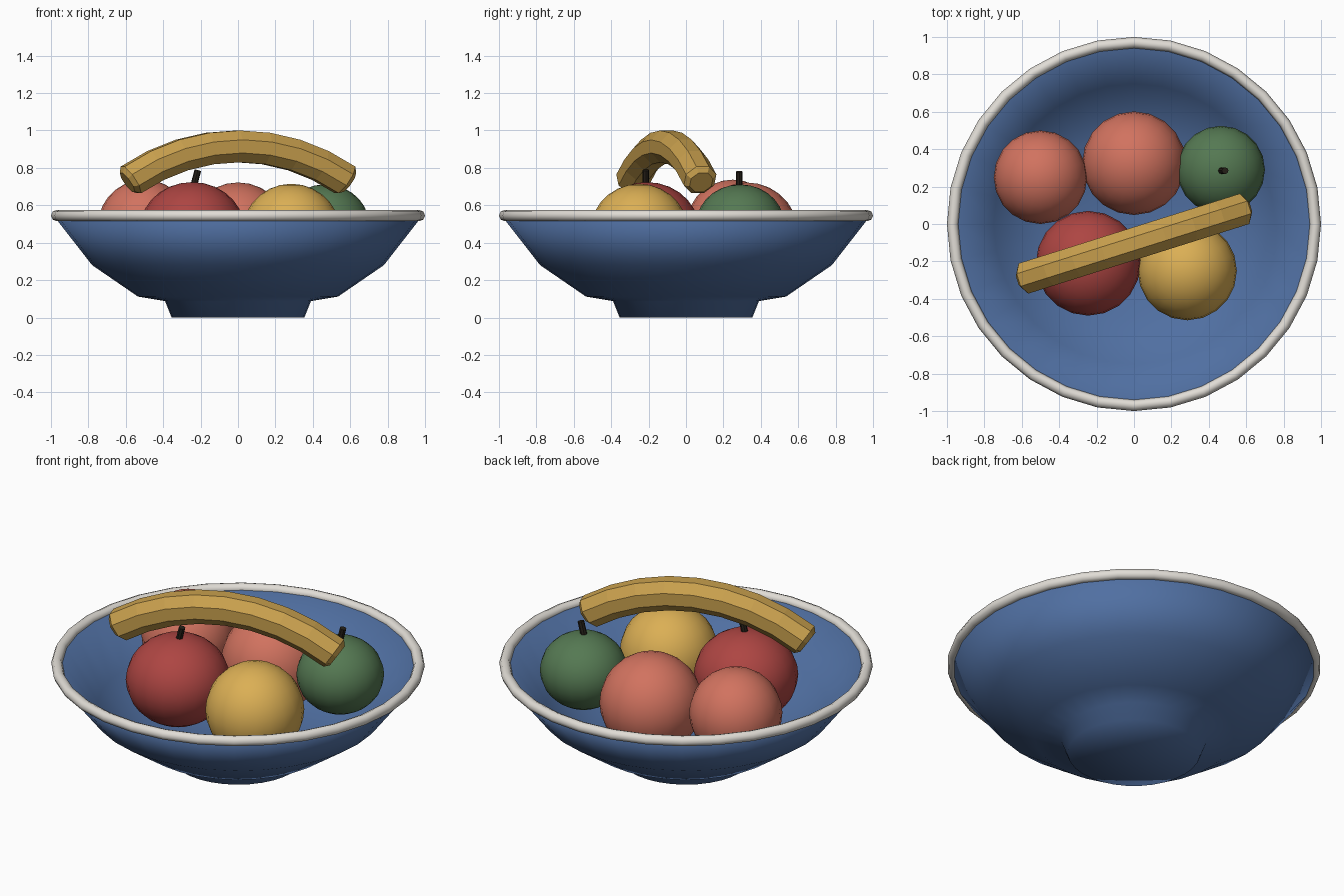
import bpy, bmesh
from math import sin, cos, pi, radians
from mathutils import Vector

if "Cube" in bpy.data.objects:
    bpy.data.objects.remove(bpy.data.objects["Cube"])


def material(name, rgb):
    m = bpy.data.materials.new(name)
    m.diffuse_color = (*rgb, 1)
    m.use_nodes = True
    m.node_tree.nodes["Principled BSDF"].inputs["Base Color"].default_value = m.diffuse_color
    return m


BLUE = material("blue glaze", (0.08, 0.16, 0.36))
CREAM = material("cream", (0.75, 0.72, 0.67))
RED = material("red skin", (0.42, 0.06, 0.055))
PEACH = material("peach skin", (0.64, 0.17, 0.115))
GREEN = material("green skin", (0.09, 0.19, 0.085))
ORANGE = material("orange skin", (0.71, 0.43, 0.09))
YELLOW = material("banana skin", (0.58, 0.35, 0.075))
STEM = material("dark stem", (0.02, 0.015, 0.01))


def finish(ob, name, mat, smooth=True):
    ob.name = name
    ob.data.materials.append(mat)
    for p in ob.data.polygons:
        p.use_smooth = smooth
    return ob


def from_bmesh(bm, name, mat, smooth=True):
    bmesh.ops.remove_doubles(bm, verts=bm.verts, dist=1e-4)
    bmesh.ops.recalc_face_normals(bm, faces=bm.faces)
    me = bpy.data.meshes.new(name)
    bm.to_mesh(me)
    bm.free()
    ob = bpy.data.objects.new(name, me)
    bpy.context.collection.objects.link(ob)
    return finish(ob, name, mat, smooth)


def lathe(profile, name, mat, steps=32):
    bm = bmesh.new()
    vs = [bm.verts.new((r, 0, z)) for r, z in profile]
    es = [bm.edges.new(pair) for pair in zip(vs, vs[1:])]
    bmesh.ops.spin(bm, geom=vs + es, cent=(0, 0, 0), axis=(0, 0, 1),
                   angle=2 * pi, steps=steps)
    return from_bmesh(bm, name, mat)


# Bowl with foot and inner wall
lathe([(0, 0), (0.355, 0), (0.39, 0.088), (0.535, 0.112), (0.78, 0.28),
       (0.975, 0.53), (0.94, 0.545), (0.75, 0.31), (0.5, 0.15), (0, 0.12)],
      "bowl", BLUE)

# Rim
bpy.ops.mesh.primitive_torus_add(location=(0, 0, 0.545), major_radius=0.97,
                                 minor_radius=0.03, major_segments=32,
                                 minor_segments=8)
finish(bpy.context.object, "bowl_rim", CREAM)


# Round fruit: name, centre, radius, vertical squash, material
def fruit(name, loc, r, squash, mat):
    bpy.ops.mesh.primitive_uv_sphere_add(segments=20, ring_count=14,
                                         radius=r, location=loc)
    bpy.context.object.scale.z = squash
    finish(bpy.context.object, name, mat)


fruit("red_apple", (-0.245, -0.21, 0.472), 0.28, 0.9, RED)
fruit("green_apple", (0.465, 0.29, 0.5), 0.235, 0.9, GREEN)
fruit("orange", (0.285, -0.25, 0.45), 0.265, 1, ORANGE)
fruit("large_peach", (0, 0.325, 0.445), 0.277, 1, PEACH)
fruit("small_peach", (-0.5, 0.25, 0.487), 0.25, 1, PEACH)


# Apple stems, leaning slightly to the right
def stem(name, base):
    bpy.ops.mesh.primitive_cylinder_add(vertices=8, radius=0.018, depth=0.12,
                                        location=base,
                                        rotation=(0, radians(15), 0))
    finish(bpy.context.object, name, STEM, False)


stem("red_apple_stem", (-0.23, -0.215, 0.73))
stem("green_apple_stem", (0.472, 0.285, 0.722))


# Banana: eight-sided tube along an arc, with bevelled ends
bm = bmesh.new()
R, HALF, SIDES = 1.095, radians(34.5), 8
along = Vector((cos(radians(17.5)), sin(radians(17.5)), 0))
up = Vector((0, 0, 1))
across = up.cross(along)
mid = Vector((0, -0.105, 0.915 - R))
inner = HALF - 0.022
stations = [(-HALF, 0.066)]
stations += [(-inner + 2 * inner * i / 8, 0.092) for i in range(9)]
stations += [(HALF, 0.066)]
rings = []
for a, r in stations:
    out = along * sin(a) + up * cos(a)
    rings.append([bm.verts.new(mid + out * (R + r * cos(t)) + across * (r * sin(t)))
                  for t in [2 * pi * (k + 0.5) / SIDES for k in range(SIDES)]])
for p, q in zip(rings, rings[1:]):
    for k in range(SIDES):
        n = (k + 1) % SIDES
        bm.faces.new((p[k], p[n], q[n], q[k]))
bm.faces.new(rings[0])
bm.faces.new(rings[-1])
from_bmesh(bm, "banana", YELLOW, False)
